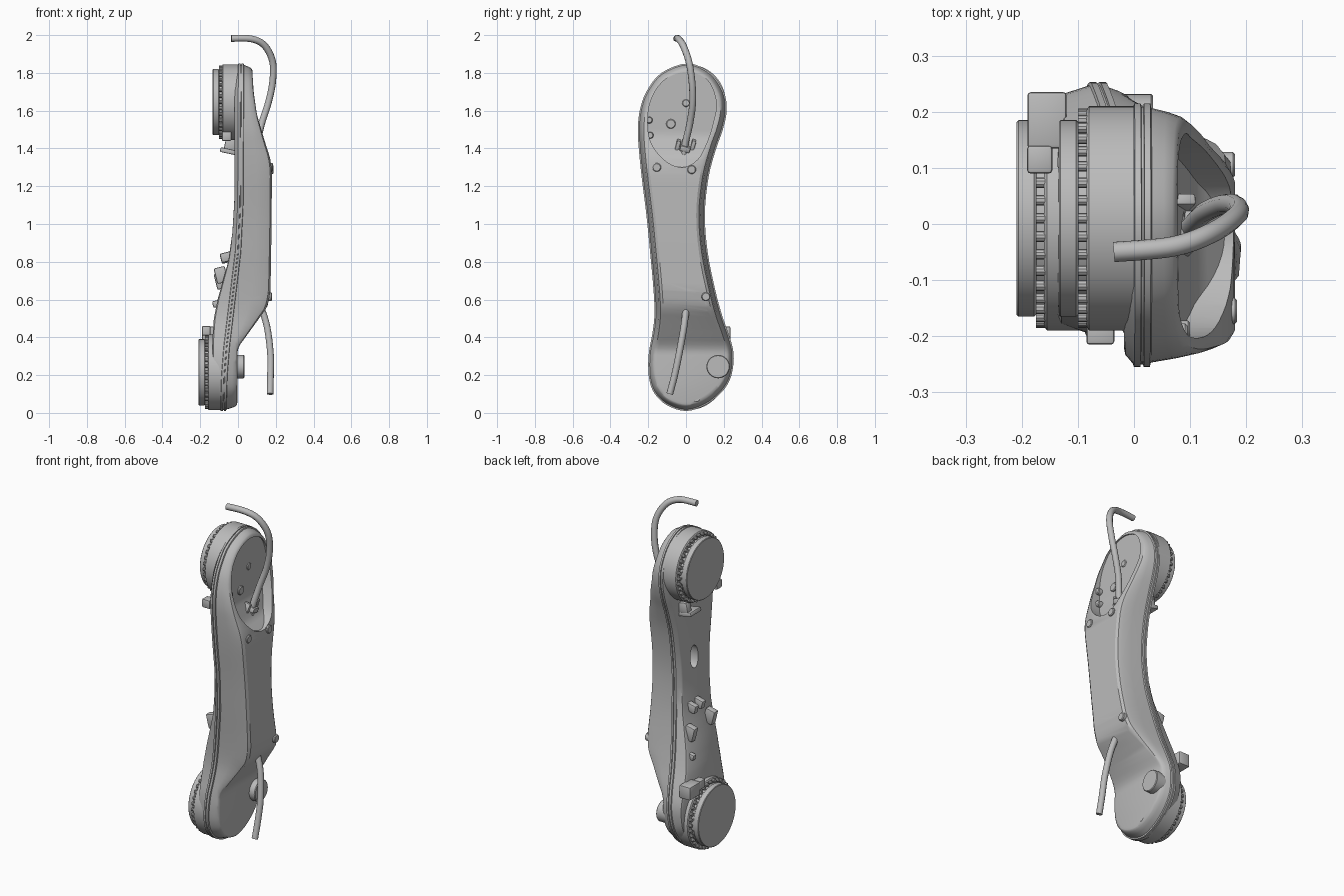
import bpy, bmesh, math
from mathutils import Vector, Matrix

cube = bpy.data.objects.get("Cube")
if cube:
    bpy.data.objects.remove(cube, do_unlink=True)

grey = bpy.data.materials.new("light_grey")
grey.use_nodes = True
grey.diffuse_color = (0.5, 0.5, 0.5, 1)
grey.node_tree.nodes["Principled BSDF"].inputs["Base Color"].default_value = grey.diffuse_color


def finish(name, bm, angle=32):
    bmesh.ops.recalc_face_normals(bm, faces=bm.faces[:])
    me = bpy.data.meshes.new(name)
    bm.to_mesh(me)
    bm.free()
    me.materials.append(grey)
    me.shade_smooth()
    me.set_sharp_from_angle(angle=math.radians(angle))
    ob = bpy.data.objects.new(name, me)
    bpy.context.collection.objects.link(ob)
    return ob


def spline(points, steps, closed):
    """Smooth curve through the points."""
    p = [Vector(q) for q in points]
    n = len(p)
    get = (lambda i: p[i % n]) if closed else (lambda i: p[max(0, min(n - 1, i))])
    out = []
    for i in range(n if closed else n - 1):
        a, b, c, d = (get(i + k) for k in (-1, 0, 1, 2))
        for s in range(steps):
            t = s / steps
            out.append(0.5 * (2 * b + (c - a) * t + (2 * a - 5 * b + 4 * c - d) * t * t
                              + (3 * b - a - 3 * c + d) * t ** 3))
    return out if closed else out + [p[-1]]


def ramp(table):
    """Piecewise linear function of height."""
    def f(z):
        if z <= table[0][0]:
            return table[0][1]
        for (z0, v0), (z1, v1) in zip(table, table[1:]):
            if z <= z1:
                return v0 + (v1 - v0) * (z - z0) / (z1 - z0)
        return table[-1][1]
    return f


def loft(name, outline, rings, steps=4):
    """Stack inset copies of a side outline along x; ends are closed in strips."""
    pts = spline(outline, steps, True)
    n = len(pts)
    bm = bmesh.new()
    loops = []
    for inset, xf in rings:
        loop = []
        for i, p in enumerate(pts):
            t = (pts[(i + 1) % n] - pts[i - 1]).normalized()
            y, z = p.x - t.y * inset, p.y + t.x * inset
            loop.append(bm.verts.new((xf(z), y, z)))
        loops.append(loop)
    for a, b in zip(loops, loops[1:]):
        for i in range(n):
            j = (i + 1) % n
            bm.faces.new((a[i], a[j], b[j], b[i]))
    for lp in (loops[0], loops[-1]):
        for i in range(n // 2):
            quad = [lp[i], lp[i + 1], lp[n - i - 1], lp[(n - i) % n]]
            bm.faces.new(list(dict.fromkeys(quad)))
    return finish(name, bm)


def turned(name, profile, y, z, sides=64):
    """Solid of revolution about an x axis, profile given as (x, radius)."""
    bm = bmesh.new()
    loops = [[bm.verts.new((x, y + r * math.cos(k * math.tau / sides), z + r * math.sin(k * math.tau / sides)))
              for k in range(sides)] for x, r in profile]
    for a, b in zip(loops, loops[1:]):
        for k in range(sides):
            j = (k + 1) % sides
            bm.faces.new((a[k], a[j], b[j], b[k]))
    bm.faces.new(loops[0])
    bm.faces.new(loops[-1])
    return finish(name, bm)


def box(name, centre, size, tilt=0, roll=0, bevel=0.006):
    bm = bmesh.new()
    bmesh.ops.create_cube(bm, size=1)
    bmesh.ops.scale(bm, vec=size, verts=bm.verts)
    bmesh.ops.bevel(bm, geom=bm.edges[:], offset=bevel, segments=2, affect='EDGES', profile=0.5)
    bm.transform(Matrix.Translation(centre) @ Matrix.Rotation(math.radians(tilt), 4, 'Y')
                 @ Matrix.Rotation(math.radians(roll), 4, 'X'))
    return finish(name, bm)


def cut(target, cutter):
    mod = target.modifiers.new("cut", 'BOOLEAN')
    mod.operation, mod.solver, mod.object = 'DIFFERENCE', 'EXACT', cutter
    bpy.context.view_layer.update()
    dg = bpy.context.evaluated_depsgraph_get()
    me = bpy.data.meshes.new_from_object(target.evaluated_get(dg))
    target.modifiers.clear()
    target.data = me
    me.shade_smooth()
    me.set_sharp_from_angle(angle=math.radians(32))
    bpy.data.objects.remove(cutter, do_unlink=True)


# Housing: side outline as (height, front edge, back edge)
rows = [(1.8, -.13, .13), (1.7, -.21, .2), (1.6, -.245, .215), (1.5, -.255, .195), (1.4, -.25, .16),
        (1.25, -.235, .12), (1.05, -.21, .1), (.85, -.19, .115), (.65, -.172, .155), (.52, -.167, .19),
        (.42, -.178, .225), (.33, -.195, .25), (.25, -.2, .25), (.17, -.193, .23), (.1, -.165, .18),
        (.04, -.1, .1)]
outline = ([(.01, 1.85)] + [(l, z) for z, l, r in rows] + [(0, .01)]
           + [(r, z) for z, l, r in reversed(rows)])
seam = ramp([(0, -.078), (.2, -.072), (.35, -.06), (.6, -.03), (.85, 0), (1.1, .012), (1.85, .016)])
back = ramp([(.4, -.135), (.5, -.128), (.6, -.108), (.8, -.052), (.95, -.03), (1.15, -.018), (1.85, -.018)])
front = ramp([(.33, -.003), (.36, .01), (.56, .155), (.64, .172), (.95, .177), (1.28, .18), (1.35, .17),
              (1.45, .138), (1.58, .1), (1.7, .083), (1.82, .077)])


def at_seam(d):
    return lambda z: seam(z) + d


def between(f):
    return lambda z: seam(z) + .018 + (front(z) - seam(z) - .018) * f


housing = loft("housing", outline, [
    (.034, back), (.022, lambda z: back(z) * .92 + seam(z) * .08), (.006, at_seam(-.016)),
    (0, at_seam(-.014)), (0, at_seam(-.003)), (.005, at_seam(-.002)), (.005, at_seam(.002)),
    (0, at_seam(.003)), (0, at_seam(.014)), (.008, at_seam(.016)), (.016, between(.45)),
    (.024, between(.8)), (.032, between(.94)), (.046, front)], 4)

# Upper pocket, lower pocket and rear window
upper = [(0, 1.805), (-.11, 1.765), (-.18, 1.67), (-.203, 1.55), (-.185, 1.43), (-.11, 1.335), (-.02, 1.3),
         (.06, 1.34), (.11, 1.43), (.145, 1.54), (.16, 1.65), (.11, 1.765)]
cut(housing, loft("upper_cutter", upper, [
    (0, ramp([(1.29, .17), (1.36, .11), (1.47, .07), (1.8, .07)])), (0, lambda z: .4)], 5))
lower = [(-.06, .65), (-.25, .635), (-.26, .5), (-.19, .4), (-.168, .2), (-.12, .095), (0, .045),
         (.12, .08), (.2, .2), (.205, .36), (.12, .53), (.07, .63)]
cut(housing, loft("lower_cutter", lower, [
    (0, ramp([(.44, -.012), (.52, .006), (.59, .055), (.655, .19)])), (0, lambda z: .4)], 5))
oval = [(-.045 - .036 * math.sin(a), 1.08 + .065 * math.cos(a)) for a in (k * math.tau / 12 for k in range(12))]
cut(housing, loft("window_cutter", oval, [(0, lambda z: -.2), (0, lambda z: .03)], 3))

# Joints: drum, flange and bolt ring
for tag, z, x in (("upper", 1.645, -.085), ("lower", .215, -.16)):
    turned(tag + "_drum", [(x, .193), (x + .005, .2), (x + .085, .2)], .01, z, 96)
    turned(tag + "_neck", [(x - .02, .17), (x + .02, .17)], .01, z)
    turned(tag + "_flange", [(x - .049, .172), (x - .046, .175), (x - .018, .175), (x - .014, .171)], .01, z, 96)
    bm = bmesh.new()
    for k in range(36):
        a = k * math.tau / 36
        spot = Matrix.Translation((x - .005, .01 + .186 * math.cos(a), z + .186 * math.sin(a)))
        bmesh.ops.create_cone(bm, cap_ends=True, segments=10, radius1=.0095, radius2=.0095, depth=.02,
                              matrix=spot @ Matrix.Rotation(math.pi / 2, 4, 'Y'))
    finish(tag + "_bolt_ring", bm)

# Round caps, plugs and screws on the cover side: (name, y, z, radius, start, end)
for name, y, z, r, x0, x1 in (
        ("side_port", .17, .245, .062, -.07, .034), ("lower_plug", .005, .21, .024, -.03, -.007),
        ("lower_screw", .055, .08, .024, -.03, -.003), ("upper_plug", 0, 1.64, .02, .05, .075),
        ("upper_screw", -.08, 1.53, .025, .05, .08), ("pocket_bolt_a", -.195, 1.55, .018, .05, .095),
        ("pocket_bolt_b", -.19, 1.47, .018, .05, .1), ("cover_bolt_a", -.155, 1.3, .023, .12, .184),
        ("cover_bolt_b", .03, 1.288, .023, .12, .188), ("cover_bolt_c", .105, .615, .023, .1, .18)):
    turned(name, [(x0, r), (x1 - .004, r), (x1, r - .004)], y, z, 32)

# Cables
for name, path in (
        ("upper_cable", [(.085, -.015, 1.33), (.1, -.005, 1.42), (.125, .02, 1.53), (.16, .035, 1.64),
                         (.183, .032, 1.75), (.183, .015, 1.86), (.14, -.015, 1.945), (.07, -.04, 1.98),
                         (-.036, -.05, 1.982)]),
        ("lower_cable", [(.07, 0, .68), (.095, 0, .61), (.125, 0, .55), (.155, -.012, .45),
                         (.172, -.037, .31), (.172, -.06, .2), (.17, -.086, .1)])):
    cu = bpy.data.curves.new(name, 'CURVE')
    cu.dimensions, cu.bevel_depth, cu.bevel_resolution, cu.use_fill_caps = '3D', .018, 3, True
    pts = spline(path, 8, False)
    sp = cu.splines.new('POLY')
    sp.points.add(len(pts) - 1)
    for q, p in zip(sp.points, pts):
        q.co = (*p, 1)
    cu.materials.append(grey)
    bpy.context.collection.objects.link(bpy.data.objects.new(name, cu))

# Cable clamps with feet
for tag, x, y, z, tilt, roll in (("lower", .1, 0, .565, 25, 0), ("upper", .1, -.005, 1.4, 15, -15)):
    box(tag + "_clamp", (x, y, z), (.045, .055, .03), tilt, roll)
    box(tag + "_clamp_base", (x - .025, y, z), (.02, .1, .06), tilt, roll)
    for s in (-1, 1):
        box(tag + "_clamp_foot", (x - .02, y + s * .04, z + .01), (.045, .022, .075), tilt, roll)

# Brackets and bosses on the rear plate
box("upper_bracket", (-.05, .04, 1.385), (.09, .1, .025), 12)
box("upper_bracket_arm", (-.04, .07, 1.42), (.06, .04, .06), 12)
box("upper_stop", (-.06, -.19, 1.465), (.05, .05, .05))
box("lower_bracket", (-.155, .185, .42), (.07, .1, .075))
box("lower_bracket_arm", (-.168, .115, .435), (.045, .05, .05))
for i, (x, y, z, w, h) in enumerate(((-.062, .03, .82, .036, .05), (-.062, -.035, .825, .036, .05),
                                     (-.09, -.1, .73, .04, .085), (-.09, .085, .7, .04, .085),
                                     (-.105, .11, .58, .03, .035))):
    box("rear_boss_%d" % i, (x, y, z), (.06, w, h), -14, 0, .008)
